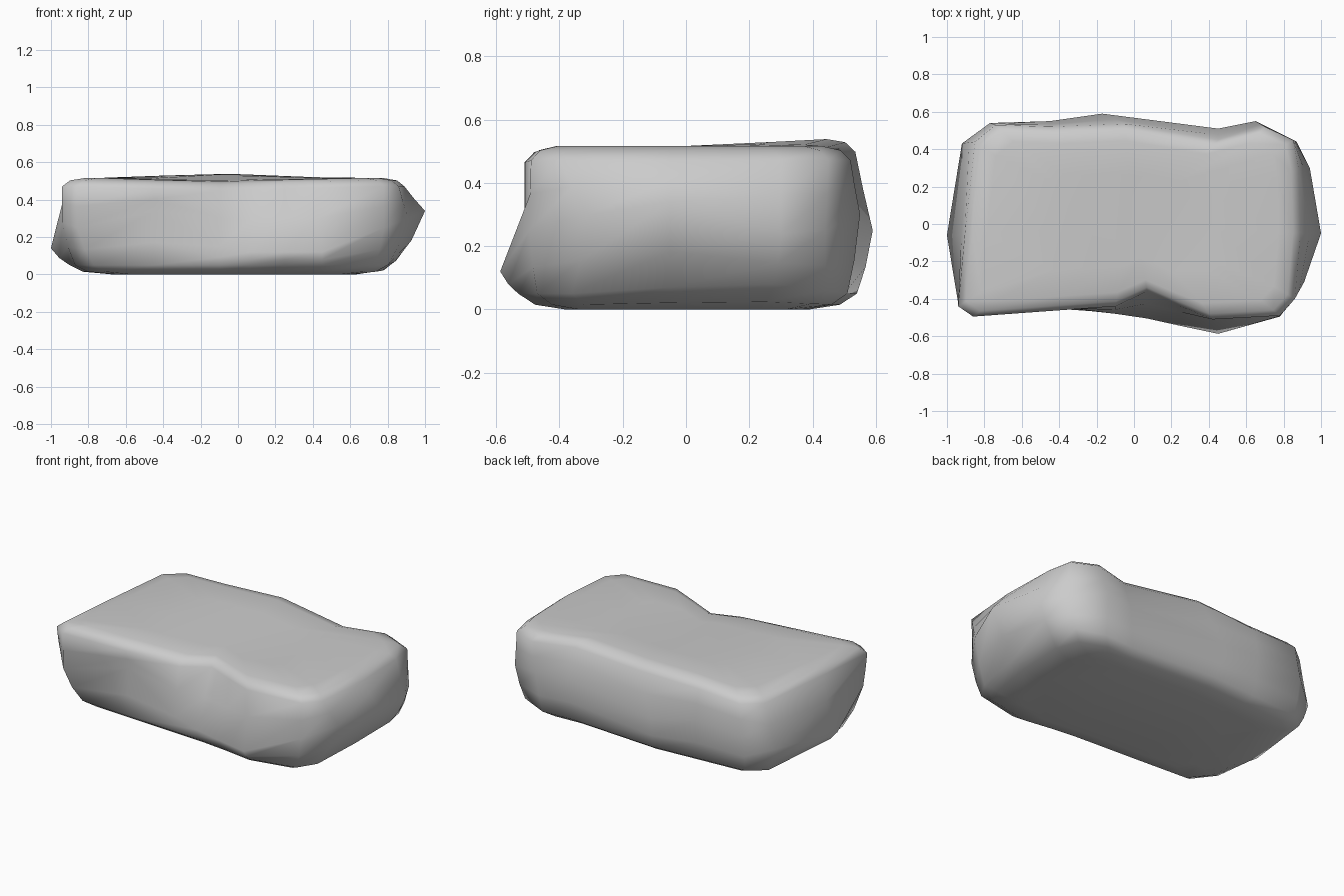
import bpy, bmesh

if "Cube" in bpy.data.objects:
    bpy.data.objects.remove(bpy.data.objects["Cube"])

# Three outlines of the slab, counter-clockwise from the left end
foot = [(-.9, -.06), (-.87, -.3), (-.77, -.43), (-.45, -.45), (-.1, -.47),
        (.07, -.48), (.25, -.5), (.45, -.53), (.73, -.47), (.8, -.36),
        (.84, -.05), (.85, .28), (.8, .44), (.63, .51), (.43, .5),
        (-.15, .54), (-.45, .52), (-.76, .5), (-.86, .42)]
waist = [(-1, -.06, .14), (-.94, -.4, .28), (-.86, -.49, .25), (-.45, -.435, .34),
         (-.1, -.48, .15), (.07, -.505, .12), (.25, -.545, .12), (.45, -.587, .12),
         (.78, -.495, .25), (.91, -.31, .3), (1, -.05, .34), (.94, .3, .24),
         (.87, .44, .25), (.65, .55, .3), (.45, .51, .3), (-.17, .59, .25),
         (-.45, .55, .3), (-.77, .54, .28), (-.92, .43, .2)]
shoulder = [(-.905, -.06), (-.94, -.44), (-.86, -.495), (-.45, -.465), (-.1, -.44),
            (.07, -.36), (.25, -.44), (.42, -.51), (.78, -.49), (.86, -.4),
            (.89, -.05), (.88, .3), (.85, .45), (.7, .52), (.45, .45),
            (-.05, .535), (-.45, .52), (-.74, .53), (-.85, .44)]
foot_z = [.05] * len(foot)
foot_z[10:13] = .07, .08, .06         # back right corner is worn away below


def shrink(pts, sx, sy):
    return [(p[0] * sx, p[1] * sy) for p in pts]


def blend(a, b, t, tz):
    """Ring between two rings, with separate weights for plan and height."""
    return [(p[0] + (q[0] - p[0]) * t, p[1] + (q[1] - p[1]) * t,
             p[2] + (q[2] - p[2]) * tz) for p, q in zip(a, b)]


def at_top(pts, drop):
    """Lay points on the top, which tilts up towards the back middle."""
    return [(x, y, .516 + .055 * y * max(0, 1 - abs(x + .1) / .65) - drop)
            for x, y in pts]


foot_ring = [(x, y, z) for (x, y), z in zip(foot, foot_z)]
shoulder_ring = at_top(shoulder, .045)
# Above the waist: low bulges pull in quickly, the front hollow stays straight
chest_t = [.8, .6, .6, .5, .55, .55, .7, 1] + [.55] * 11
chest = [blend([w], [s], t, .52)[0]
         for w, s, t in zip(waist, shoulder_ring, chest_t)]
rings = [[(x, y, 0) for x, y in shrink(foot, .74, .72)],
         [(x, y, .015 + (z - .05) * .3)
          for (x, y), z in zip(shrink(foot, .92, .9), foot_z)],
         foot_ring,
         blend(foot_ring, waist, .55, .42),
         waist, chest, shoulder_ring,
         at_top(shrink(shoulder, .955, .94), .013),
         at_top(shrink(shoulder, .87, .83), 0),
         at_top(shrink(shoulder, .5, .5), 0)]

# Loft the rings into a closed stone
bm = bmesh.new()
loops = [[bm.verts.new(p) for p in r] for r in rings]
n = len(foot)
for lo, hi in zip(loops, loops[1:]):
    for i in range(n):
        j = (i + 1) % n
        bm.faces.new((lo[i], lo[j], hi[j], hi[i]))
caps = [bm.faces.new(loops[-1]), bm.faces.new(loops[0][::-1])]
bmesh.ops.triangulate(bm, faces=caps)
bmesh.ops.recalc_face_normals(bm, faces=bm.faces)
for f in bm.faces:
    f.smooth = True

mesh = bpy.data.meshes.new("rock_slab")
bm.to_mesh(mesh)
bm.free()
rock = bpy.data.objects.new("rock_slab", mesh)
bpy.context.collection.objects.link(rock)
